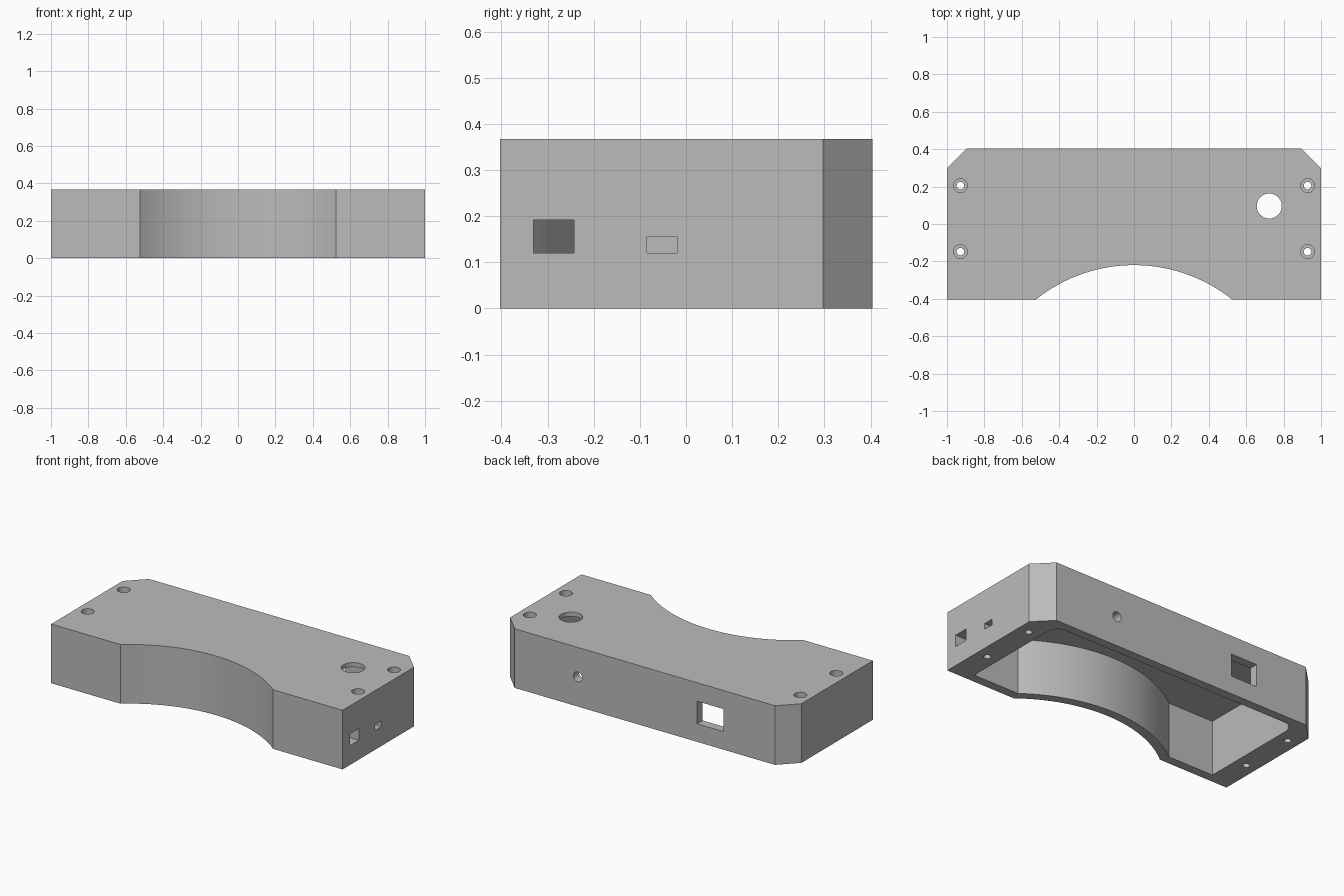
import bpy, bmesh, math

if "Cube" in bpy.data.objects:
    bpy.data.objects.remove(bpy.data.objects["Cube"])

H, CEIL = 0.367, 0.34           # overall height, underside of the top plate
ARC_Y, ARC_R = -1.061, 0.841    # centre and radius of the front scoop


def arc(cx, cy, r, a0, a1, n):
    return [(cx + r * math.cos(a0 + (a1 - a0) * i / n),
             cy + r * math.sin(a0 + (a1 - a0) * i / n)) for i in range(n + 1)]


def scoop(r, y):
    a = math.asin((y - ARC_Y) / r)
    return arc(0, ARC_Y, r, math.pi - a, a, 48)


def prism(name, pts, z0, z1):
    bm = bmesh.new()
    face = bm.faces.new([bm.verts.new((x, y, z0)) for x, y in pts])
    ext = bmesh.ops.extrude_face_region(bm, geom=[face])
    bmesh.ops.translate(bm, vec=(0, 0, z1 - z0),
                        verts=[v for v in ext["geom"] if isinstance(v, bmesh.types.BMVert)])
    bmesh.ops.recalc_face_normals(bm, faces=bm.faces)
    mesh = bpy.data.meshes.new(name)
    bm.to_mesh(mesh)
    bm.free()
    ob = bpy.data.objects.new(name, mesh)
    bpy.context.collection.objects.link(ob)
    return ob


def circle(x, y, r):
    return arc(x, y, r, 0, math.tau, 32)[:-1]


def rect(x0, x1, y0, y1):
    return [(x0, y0), (x1, y0), (x1, y1), (x0, y1)]


# Outer shell: chamfered back corners and a round scoop in the front
shell = prism("enclosure_shell", [(-1, -0.403)] + scoop(ARC_R, -0.403) + [
    (1, -0.403), (1, 0.297), (0.893, 0.404), (-0.893, 0.404), (-1, 0.297)], 0, H)

# Cavity open at the bottom, with rounded back corners
R = 0.07
cavity = [(-0.853, -0.347)] + scoop(ARC_R + 0.055, -0.347) + [(0.853, -0.347)]
cavity += arc(0.853 - R, 0.35 - R, R, 0, math.pi / 2, 10)
cavity += arc(-0.853 + R, 0.35 - R, R, math.pi / 2, math.pi, 10)
cutters = [prism("cavity_cutter", cavity, -0.1, CEIL)]

# Screw holes with counterbores, and the round opening in the top plate
for x in (-0.928, 0.928):
    for y in (-0.148, 0.205):
        cutters.append(prism("screw_cutter", circle(x, y, 0.02), -0.1, H + 0.1))
        cutters.append(prism("counterbore_cutter", circle(x, y, 0.037), 0.2, H + 0.1))
cutters.append(prism("top_opening_cutter", circle(0.723, 0.096, 0.067), 0.3, H + 0.1))

# Two ports in the right wall
cutters.append(prism("large_port_cutter", rect(0.8, 1.1, -0.331, -0.243), 0.12, 0.192))
cutters.append(prism("small_port_cutter", rect(0.8, 1.1, -0.085, -0.02), 0.12, 0.156))

# Window and round cable hole in the back wall
cutters.append(prism("window_cutter", rect(-0.54, -0.36, 0.3, 0.5), 0.112, 0.252))
cable = prism("cable_hole_cutter", circle(0, 0, 0.03), 0, 0.2)
cable.rotation_euler = (-math.pi / 2, 0, 0)
cable.location = (0.46, 0.3, 0.184)
cutters.append(cable)

for c in cutters:
    mod = shell.modifiers.new("cut", "BOOLEAN")
    mod.operation, mod.solver, mod.object = "DIFFERENCE", "EXACT", c

# Bake the cuts and drop the cutters
bpy.context.view_layer.objects.active = shell
shell.select_set(True)
for mod in list(shell.modifiers):
    bpy.ops.object.modifier_apply(modifier=mod.name)
for c in cutters:
    bpy.data.objects.remove(c)

grey = bpy.data.materials.new("plain grey")
grey.diffuse_color = (0.5, 0.5, 0.5, 1)
grey.use_nodes = True
grey.node_tree.nodes["Principled BSDF"].inputs["Base Color"].default_value = grey.diffuse_color
shell.data.materials.clear()
shell.data.materials.append(grey)
bpy.ops.object.shade_smooth_by_angle(angle=math.radians(25))
